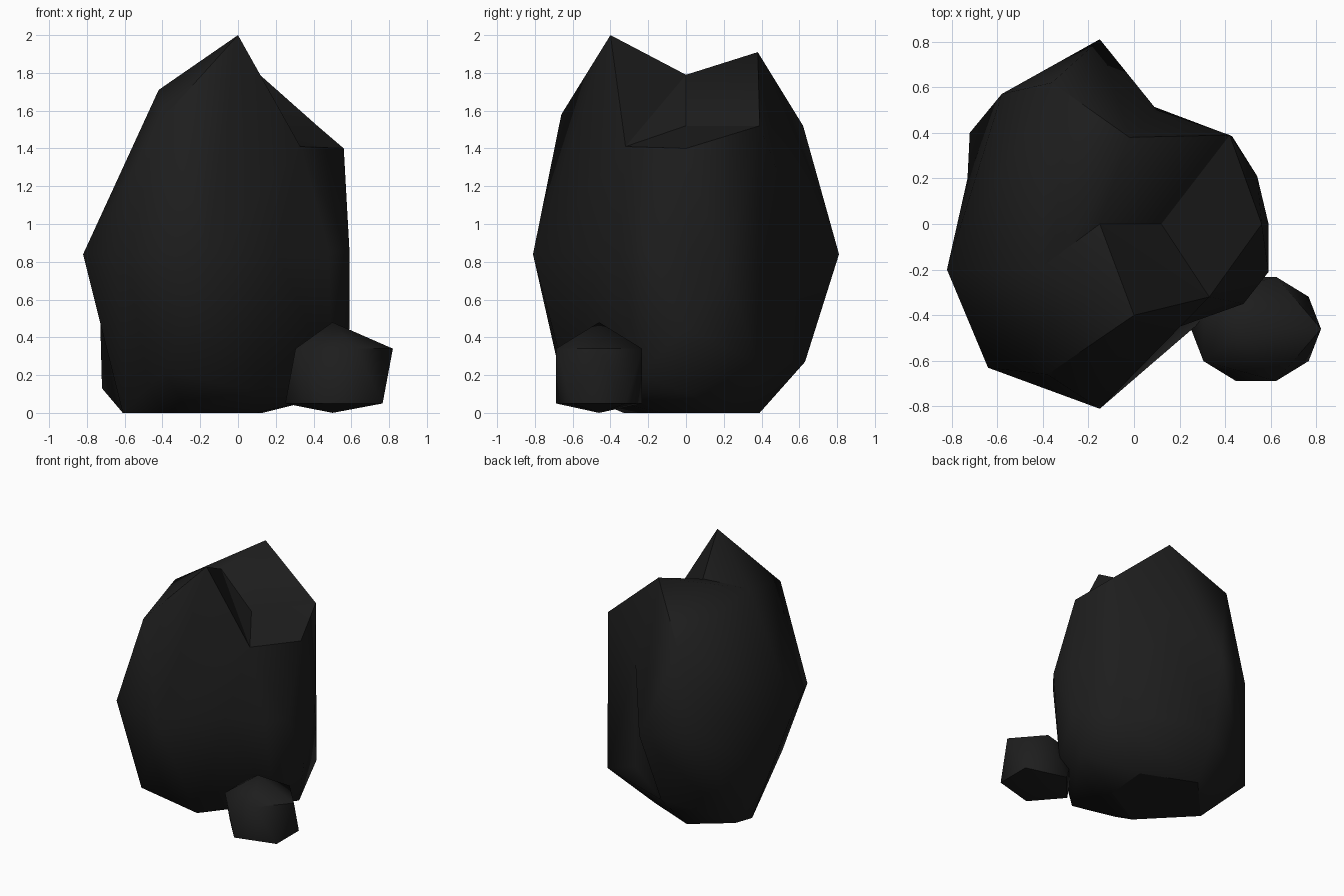
import bpy, bmesh
from math import cos, sin, radians

cube = bpy.data.objects.get("Cube")
if cube:
    bpy.data.objects.remove(cube, do_unlink=True)

stone = bpy.data.materials.new("dark_stone")
stone.use_nodes = True
stone.diffuse_color = (0.0125, 0.0125, 0.0125, 1)
bsdf = stone.node_tree.nodes["Principled BSDF"]
bsdf.inputs["Base Color"].default_value = stone.diffuse_color
bsdf.inputs["Roughness"].default_value = 0.9


def hull(name, points):
    """Faceted solid wrapped around a handful of corner points."""
    bm = bmesh.new()
    for p in points:
        bm.verts.new(p)
    bmesh.ops.convex_hull(bm, input=bm.verts[:])
    loose = [v for v in bm.verts if not v.link_faces]
    bmesh.ops.delete(bm, geom=loose, context='VERTS')
    bmesh.ops.recalc_face_normals(bm, faces=bm.faces[:])
    mesh = bpy.data.meshes.new(name)
    bm.to_mesh(mesh)
    bm.free()
    mesh.materials.append(stone)
    obj = bpy.data.objects.new(name, mesh)
    bpy.context.collection.objects.link(obj)
    return obj


def shift(p, x=0, y=0, z=0):
    return (p[0] + x, p[1] + y, p[2] + z)


def smooth(obj):
    bpy.ops.object.select_all(action='DESELECT')
    obj.select_set(True)
    bpy.context.view_layer.objects.active = obj
    bpy.ops.object.shade_smooth_by_angle(angle=radians(50), keep_sharp_edges=True)


# Corners shared by the body and its broken-off chips
front_peak = (0, -.4, 2)
back_peak = (-.02, .38, 1.91)
saddle = (-.15, 0, 1.79)
left_shoulder = (-.42, -.2, 1.71)
notch_step = (.12, 0, 1.52)
ledge_front = (.33, -.32, 1.41)
ledge_side = (.56, 0, 1.4)
ledge_back = (.42, .39, 1.52)
back_bulge = (-.15, .81, .84)
back_low = (-.22, .63, .27)
back_foot = (.43, .385, .26)
back_hollow = (.1, .5, 1.24)
front_bulge = (-.15, -.81, .84)
front_side = (.48, -.35, .85)
front_foot = (.07, -.62, .12)
side_foot = (.5, -.25, .2)
front_hollow = (.2, -.45, .85)
left_waist = (-.82, -.2, .84)
left_back = (-.58, .57, .86)
left_foot = (-.72, .4, .13)
left_hollow = (-.73, .2, .51)
base_left = (-.61, .03, 0)

# Main boulder
boulder = hull("large_boulder", [
    front_peak, back_peak, left_shoulder, ledge_front, ledge_side, ledge_back,
    back_bulge, back_low, back_foot, front_bulge, front_side, front_foot, side_foot,
    left_waist, left_back, left_foot,
    (-.38, -.66, 1.58), (-.36, .62, 1.52), (-.64, -.63, .84),     # upper and front
    (.59, -.21, .86), (.59, 0, .86), (.59, 0, .45), (.54, .21, .75),
    (-.39, -.67, .22), (.53, .02, .1),                            # lower
    base_left, (-.28, .39, 0), (-.26, -.33, 0), (.1, -.13, 0), (.13, .22, 0)])

# Chips broken out of the boulder
behind, before, beside = (.5, .95, .9), (.4, -.9, .8), (-1.1, .15, .5)
chips = [
    hull("notch_cutter", [
        saddle, front_peak, back_peak, notch_step, ledge_front, ledge_side, ledge_back,
        shift(front_peak, z=.5), shift(back_peak, z=.5), shift(ledge_front, .3, -.2),
        shift(ledge_side, .3), shift(ledge_side, .3, 0, .8), shift(ledge_back, .2, .1, .05)]),
    hull("saddle_cutter", [
        saddle, front_peak, back_peak, left_shoulder,
        shift(front_peak, z=.5), shift(back_peak, z=.5), shift(left_shoulder, z=.5),
        shift(saddle, .1, 0, .1)]),
    hull("back_upper_cutter", [back_hollow, back_peak, back_bulge, ledge_back, behind]),
    hull("back_lower_cutter", [
        back_hollow, shift(back_hollow, z=-.84), back_bulge, ledge_back, back_foot,
        back_low, behind]),
    hull("front_upper_cutter", [front_hollow, front_bulge, ledge_front, front_side, before]),
    hull("front_lower_cutter", [
        front_hollow, front_bulge, front_side, front_foot, side_foot, before]),
    hull("left_back_cutter", [left_hollow, left_waist, left_foot, left_back, beside]),
    hull("left_front_cutter", [left_hollow, left_waist, left_foot, base_left, beside]),
]
for chip in chips:
    chip.hide_render = True
    cut = boulder.modifiers.new(chip.name, 'BOOLEAN')
    cut.operation = 'DIFFERENCE'
    cut.solver = 'EXACT'
    cut.object = chip
bpy.context.view_layer.objects.active = boulder
for cut in list(boulder.modifiers):
    bpy.ops.object.modifier_apply(modifier=cut.name)
for chip in chips:
    bpy.data.objects.remove(chip, do_unlink=True)

# Weld slivers left by the cuts; keep the notch corners and the flat base crisp
bm = bmesh.new()
bm.from_mesh(boulder.data)
bmesh.ops.remove_doubles(bm, verts=bm.verts[:], dist=.012)
for e in bm.edges:
    in_notch = min(v.co.z for v in e.verts) > 1.3 and e.calc_face_angle_signed(0) < -.2
    on_base = max(v.co.z for v in e.verts) < .005
    if in_notch or on_base:
        e.smooth = False
bm.to_mesh(boulder.data)
bm.free()
smooth(boulder)

# Small stone: two staggered five-sided rings between a top and a bottom point
corners = [(.5, -.46, .48), (.5, -.46, 0)]
for i in range(5):
    for turn, z in ((0, .34), (36, .05)):
        a = radians(72 * i + turn)
        corners.append((.535 + .285 * cos(a), -.46 + .24 * sin(a), z))
smooth(hull("small_stone", corners))
